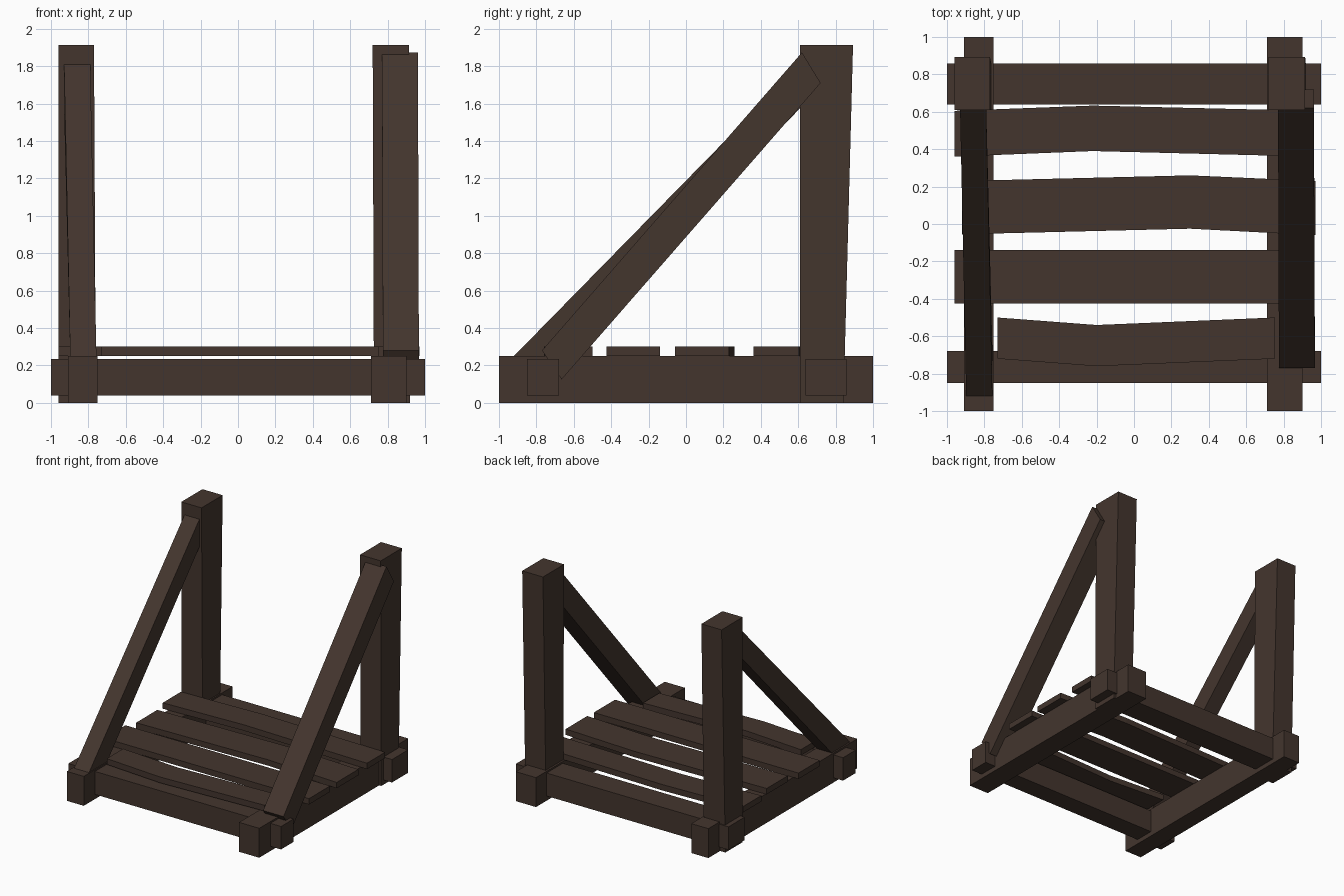
import bpy, bmesh

if "Cube" in bpy.data.objects:
    bpy.data.objects.remove(bpy.data.objects["Cube"])

wood = bpy.data.materials.new("dark brown wood")
wood.diffuse_color = (0.057, 0.036, 0.027, 1)
wood.use_nodes = True
wood.node_tree.nodes["Principled BSDF"].inputs["Base Color"].default_value = wood.diffuse_color


def loft(name, rings):
    """Skin a row of matching cross-sections and cap both ends."""
    bm = bmesh.new()
    vs = [[bm.verts.new(p) for p in ring] for ring in rings]
    n = len(vs[0])
    for a, b in zip(vs, vs[1:]):
        for i in range(n):
            j = (i + 1) % n
            bm.faces.new((a[i], a[j], b[j], b[i]))
    bm.faces.new(vs[0][::-1])
    bm.faces.new(vs[-1])
    bmesh.ops.recalc_face_normals(bm, faces=bm.faces)
    me = bpy.data.meshes.new(name)
    bm.to_mesh(me)
    bm.free()
    me.materials.append(wood)
    ob = bpy.data.objects.new(name, me)
    bpy.context.collection.objects.link(ob)
    return ob


def rect_x(x, y0, y1, z0, z1):
    return [(x, y0, z0), (x, y1, z0), (x, y1, z1), (x, y0, z1)]


def rect_z(z, x0, x1, y0, y1):
    return [(x0, y0, z), (x1, y0, z), (x1, y1, z), (x0, y1, z)]


def brace(name, low, high, xlow, xhigh):
    """Slanted beam: low and high are (upper edge, lower edge) points in y, z."""
    rings = []
    for (a, b), (x0, x1) in ((low, xlow), (high, xhigh)):
        rings.append([(x0, *a), (x1, *a), (x1, *b), (x0, *b)])
    return loft(name, rings)


# side rails running front to back
for name, x0, x1 in (("left_rail", -0.91, -0.75), ("right_rail", 0.71, 0.90)):
    loft(name, [rect_x(x, -1, 1, 0, 0.25) for x in (x0, x1)])

# cross beams running left to right
for name, y0, y1 in (("front_beam", -0.85, -0.68), ("back_beam", 0.64, 0.858)):
    loft(name, [rect_x(x, y0, y1, 0.04, 0.235) for x in (-1, 1)])

# floor planks: (x, front y, back y) stations
planks = [
    [(-0.96, 0.36, 0.605), (-0.22, 0.39, 0.633), (0.96, 0.36, 0.605)],
    [(-0.92, -0.055, 0.23), (0.3, -0.025, 0.26), (0.97, -0.06, 0.23)],
    [(-0.96, -0.425, -0.14), (0.965, -0.425, -0.14)],
    [(-0.73, -0.72, -0.50), (-0.2, -0.76, -0.54), (0.755, -0.72, -0.50)],
]
for i, stations in enumerate(planks):
    loft(f"plank_{i + 1}", [rect_x(x, a, b, 0.25, 0.30) for x, a, b in stations])

# tapered upright posts
loft("left_post", [rect_z(0, -0.96, -0.76, 0.61, 0.842),
                   rect_z(1.912, -0.96, -0.77, 0.61, 0.893)])
loft("right_post", [rect_z(0, 0.727, 0.92, 0.61, 0.842),
                    rect_z(1.912, 0.72, 0.915, 0.61, 0.893)])

# diagonal braces
brace("left_brace", ((-0.92, 0.25), (-0.68, 0.245)), ((0.615, 1.815), (0.615, 1.58)),
      (-0.897, -0.757), (-0.93, -0.79))
brace("right_brace", ((-0.77, 0.28), (-0.665, 0.125)), ((0.62, 1.873), (0.72, 1.71)),
      (0.775, 0.967), (0.77, 0.962))
